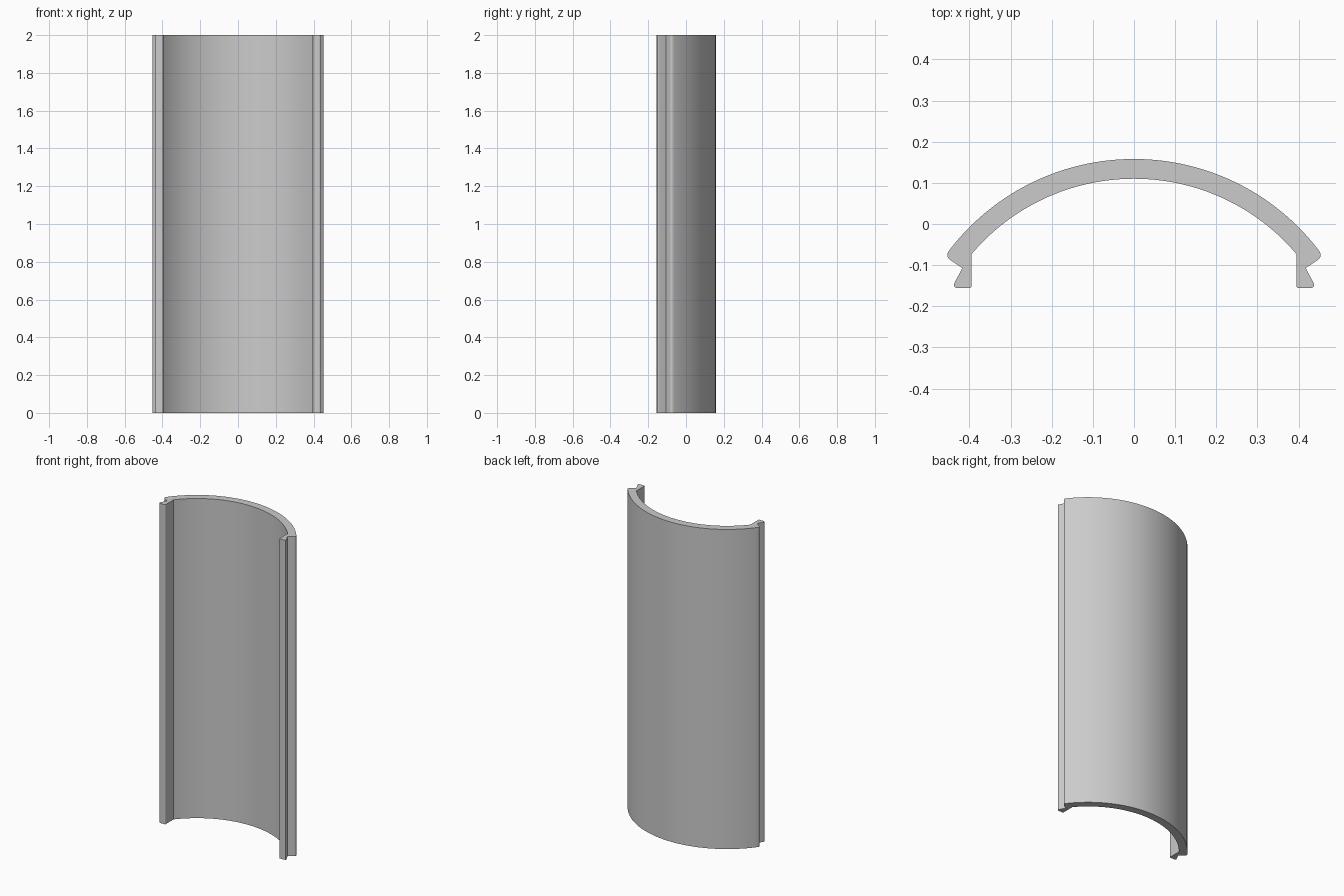
import bpy, bmesh, math
from mathutils import Vector

if "Cube" in bpy.data.objects:
    bpy.data.objects.remove(bpy.data.objects["Cube"], do_unlink=True)

HEIGHT = 2.0
CENTRE_Y = -0.407
OUTER_R, INNER_R = 0.565, 0.517
STEPS = 32


def arc(radius, x_end):
    """Arc points from the crown out to x_end."""
    end = math.asin(x_end / radius)
    return [Vector((radius * math.sin(end * i / STEPS),
                    CENTRE_Y + radius * math.cos(end * i / STEPS)))
            for i in range(STEPS + 1)]


def rounded(before, corner, after, size, steps=6):
    """Round a corner between its two neighbours."""
    a = corner + (before - corner).normalized() * size
    b = corner + (after - corner).normalized() * size
    return [a * (1 - t) ** 2 + corner * 2 * t * (1 - t) + b * t ** 2
            for t in (i / steps for i in range(steps + 1))]


# Half of the cross-section: outer arc, lip, notch, foot, inner arc
outer = arc(OUTER_R, 0.448)
inner = arc(INNER_R, 0.395)
lip = Vector((0.459, -0.079))
notch = Vector((0.417, -0.107))
toe = Vector((0.4435, -0.156))
heel = Vector((0.395, -0.156))

half = outer[:]
half += rounded(outer[-1], lip, notch, 0.016)
half.append(notch)
half += rounded(notch, toe, heel, 0.018)
half += rounded(toe, heel, inner[-1], 0.006)
half += inner[::-1]

# Mirror the half into a closed outline
outline = half + [Vector((-p.x, p.y)) for p in half[-2:0:-1]]

# Extrude the outline upward
bm = bmesh.new()
base = bm.faces.new([bm.verts.new((p.x, p.y, 0)) for p in outline])
result = bmesh.ops.extrude_face_region(bm, geom=[base], use_keep_orig=True)
top = [v for v in result["geom"] if isinstance(v, bmesh.types.BMVert)]
bmesh.ops.translate(bm, verts=top, vec=(0, 0, HEIGHT))
bmesh.ops.recalc_face_normals(bm, faces=bm.faces[:])
mesh = bpy.data.meshes.new("curved_cover")
bm.to_mesh(mesh)
bm.free()

cover = bpy.data.objects.new("curved_cover", mesh)
bpy.context.collection.objects.link(cover)

# Plain grey material
grey = bpy.data.materials.new("light_grey")
grey.use_nodes = True
colour = (0.6, 0.6, 0.6, 1)
grey.diffuse_color = colour
grey.node_tree.nodes["Principled BSDF"].inputs["Base Color"].default_value = colour
mesh.materials.append(grey)

# Smooth curves, crisp corners
bpy.ops.object.select_all(action="DESELECT")
cover.select_set(True)
bpy.context.view_layer.objects.active = cover
bpy.ops.object.shade_smooth_by_angle(angle=math.radians(30))
